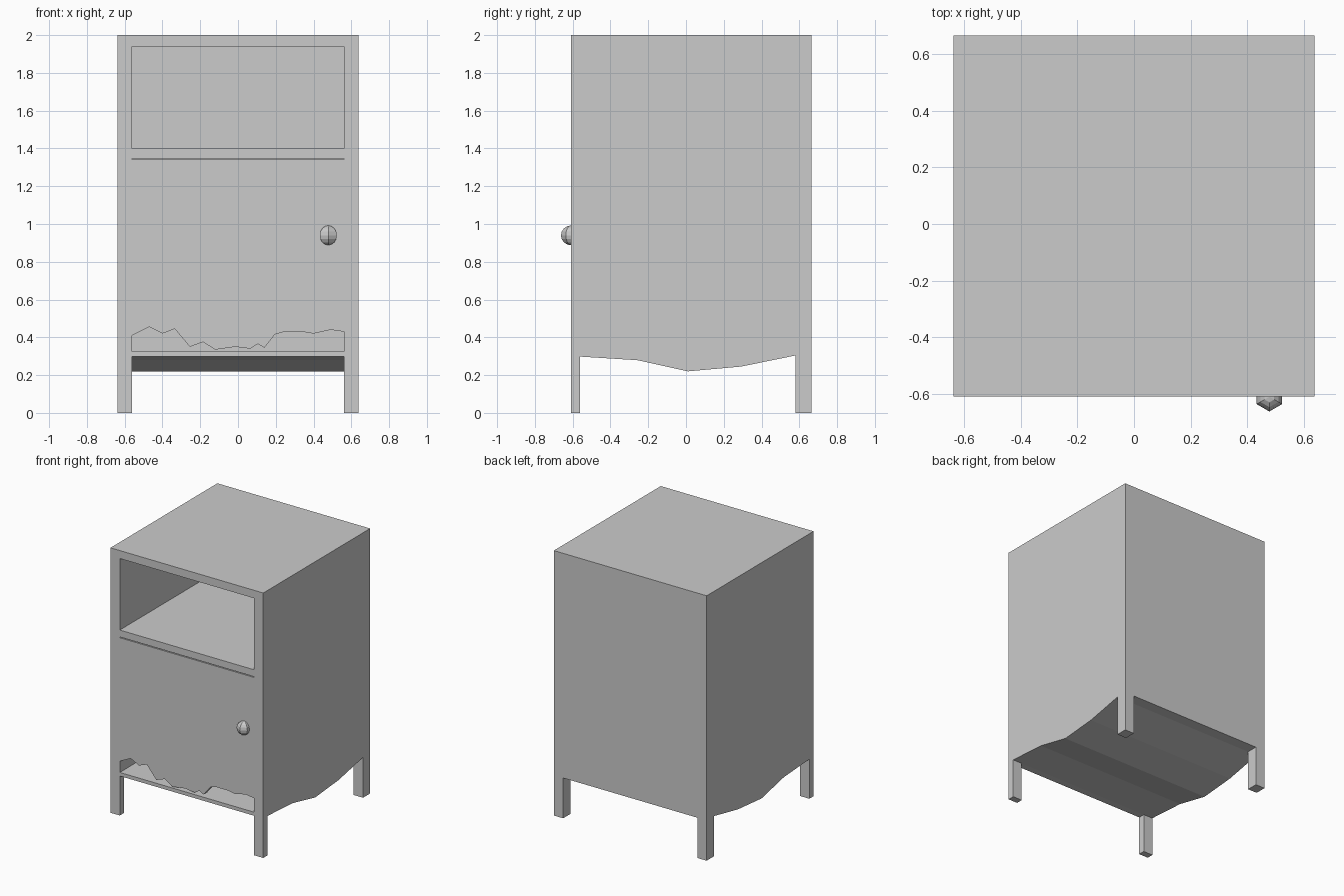
import bpy, bmesh
from mathutils import Vector

if "Cube" in bpy.data.objects:
    bpy.data.objects.remove(bpy.data.objects["Cube"])

FRONT, BACK, TOP = -0.61, 0.665, 2.0
IN, OUT = 0.56, 0.638


def finish(name, bm):
    bmesh.ops.recalc_face_normals(bm, faces=bm.faces)
    mesh = bpy.data.meshes.new(name)
    bm.to_mesh(mesh)
    bm.free()
    obj = bpy.data.objects.new(name, mesh)
    bpy.context.collection.objects.link(obj)
    return obj


def prism(name, points, axis, a, b):
    """Extrude a profile along x (points are y,z) or along y (points are x,z)."""
    bm = bmesh.new()
    place = (lambda p: (a, p[0], p[1])) if axis == 'x' else (lambda p: (p[0], a, p[1]))
    face = bm.faces.new([bm.verts.new(place(p)) for p in points])
    new = bmesh.ops.extrude_face_region(bm, geom=[face])['geom']
    move = Vector((b - a, 0, 0)) if axis == 'x' else Vector((0, b - a, 0))
    bmesh.ops.translate(bm, vec=move, verts=[g for g in new if isinstance(g, bmesh.types.BMVert)])
    return finish(name, bm)


def panel(name, y0, y1, z0, z1):
    return prism(name, [(y0, z0), (y1, z0), (y1, z1), (y0, z1)], 'x', -IN, IN)


# Side panels: legs and sagging lower edge in one outline
sag = [(-0.56, 0.298), (-0.257, 0.279), (0.01, 0.22), (0.29, 0.245), (0.58, 0.304)]
side = ([(FRONT, 0), (-0.56, 0)] + sag + [(0.58, 0), (BACK, 0), (BACK, TOP), (FRONT, TOP)])
for s, name in ((-1, "left_side"), (1, "right_side")):
    prism(name, side, 'x', s * IN, s * OUT)

# Bottom panel follows the same sagging curve underneath
floor = [(FRONT, 0.325), (FRONT, 0.298)] + sag + [(BACK, 0.304), (BACK, 0.325)]
prism("bottom_panel", floor, 'x', -IN, IN)

# Back, top and the shelf under the open compartment
panel("back_panel", 0.60, BACK, 0.325, 1.94)
panel("top_panel", FRONT, BACK, 1.94, TOP)
panel("shelf", FRONT, 0.60, 1.348, 1.40)

# Door with a broken, jagged lower edge
jagged = [(-0.56, 0.41), (-0.47, 0.455), (-0.40, 0.42), (-0.335, 0.445), (-0.255, 0.35),
          (-0.185, 0.375), (-0.12, 0.335), (-0.015, 0.35), (0.065, 0.34), (0.105, 0.365),
          (0.14, 0.345), (0.195, 0.415), (0.245, 0.43), (0.34, 0.43), (0.40, 0.42),
          (0.49, 0.44), (0.56, 0.43)]
prism("door", jagged + [(IN, 1.342), (-IN, 1.342)], 'y', FRONT, FRONT + 0.04)

# Faceted door knob
bm = bmesh.new()
bmesh.ops.create_uvsphere(bm, u_segments=6, v_segments=8, radius=0.052)
finish("door_knob", bm).location = (0.478, -0.61, 0.94)
